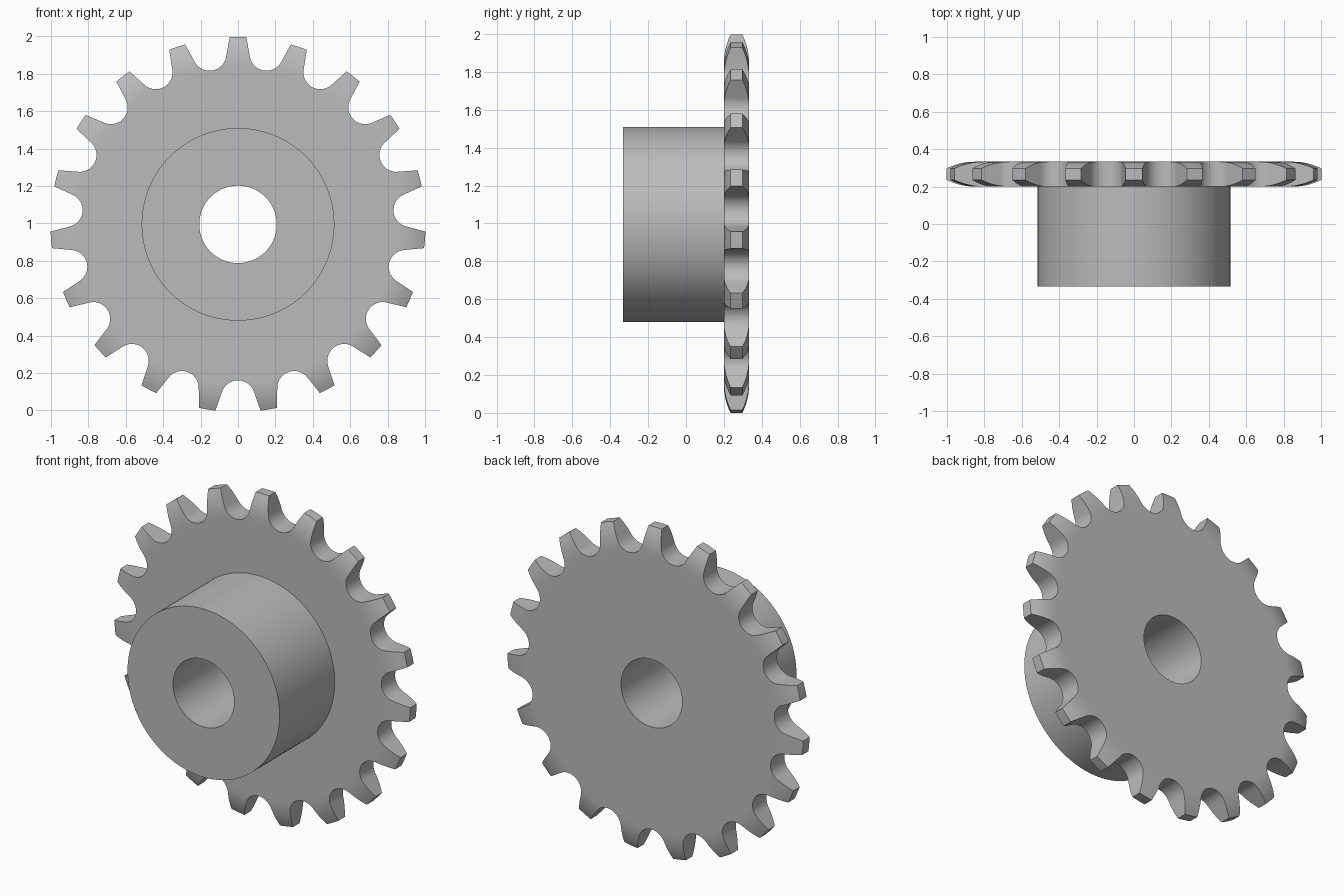
import bpy, bmesh
from math import pi, sin, cos, radians, sqrt
from mathutils import Vector, Matrix

TEETH = 19
SEGMENTS = TEETH * 8
CENTRE_Z = 0.995
BORE, HUB, ROOT, TIP = 0.207, 0.515, 0.834, 1.0
FRONT, PLATE_FRONT, BACK = -0.333, 0.2, 0.333

cube = bpy.data.objects.get("Cube")
if cube:
    bpy.data.objects.remove(cube)


def make_object(name, bm):
    bmesh.ops.recalc_face_normals(bm, faces=bm.faces)
    mesh = bpy.data.meshes.new(name)
    bm.to_mesh(mesh)
    bm.free()
    obj = bpy.data.objects.new(name, mesh)
    bpy.context.collection.objects.link(obj)
    obj.location.z = CENTRE_Z
    return obj


def lathe(name, profile):
    """Revolve a closed (radius, y) profile about the y axis."""
    bm = bmesh.new()
    rings = []
    for i in range(SEGMENTS):
        a = 2 * pi * i / SEGMENTS
        rings.append([bm.verts.new((r * sin(a), y, r * cos(a))) for r, y in profile])
    for i, ring in enumerate(rings):
        following = rings[(i + 1) % SEGMENTS]
        for j in range(len(profile)):
            k = (j + 1) % len(profile)
            bm.faces.new((ring[j], ring[k], following[k], following[j]))
    return make_object(name, bm)


# Rounded shoulder that thins the plate towards the tooth tips
SHOULDER, DEPTH, STEPS = 0.85, 0.036, 8
length = TIP + 0.003 - SHOULDER
arc_radius = (length ** 2 + DEPTH ** 2) / (2 * DEPTH)
shoulder = []
for i in range(STEPS + 1):
    d = length * i / STEPS
    shoulder.append((SHOULDER + d, arc_radius - sqrt(arc_radius ** 2 - d ** 2)))
shoulder.insert(0, (ROOT - 0.01, 0))

# Hub and toothed plate as one turned body
profile = [(BORE, FRONT), (HUB, FRONT), (HUB, PLATE_FRONT)]
profile += [(r, PLATE_FRONT + d) for r, d in shoulder]
profile += [(r, BACK - d) for r, d in reversed(shoulder)]
profile += [(BORE, BACK)]
sprocket = lathe("sprocket", profile)

# Gap outline: round seat at the root, straight flanks out past the tips
SEAT, SWEEP, ARC_STEPS = 0.09, 70, 20
outline = []
for i in range(ARC_STEPS + 1):
    a = radians(-SWEEP + 2 * SWEEP * i / ARC_STEPS)
    outline.append((SEAT * sin(a), ROOT + SEAT - SEAT * cos(a)))
half, reach = 0.156, 1.094
outline = [(-half, reach)] + outline + [(half, reach)]

# One cutter holding every tooth gap
bm = bmesh.new()
for n in range(TEETH):
    turn = Matrix.Rotation(2 * pi * (n + 0.5) / TEETH, 3, 'Y')
    ends = [[bm.verts.new(turn @ Vector((x, y, z))) for x, z in outline]
            for y in (PLATE_FRONT - 0.05, BACK + 0.05)]
    bm.faces.new(ends[0])
    bm.faces.new(ends[1][::-1])
    for j in range(len(outline)):
        k = (j + 1) % len(outline)
        bm.faces.new((ends[0][j], ends[1][j], ends[1][k], ends[0][k]))
cutter = make_object("tooth_gap_cutter", bm)
cutter.hide_render = True

# Cut the gaps and drop the cutter
cut = sprocket.modifiers.new("tooth_gaps", 'BOOLEAN')
cut.operation = 'DIFFERENCE'
cut.solver = 'EXACT'
cut.object = cutter
bpy.ops.object.select_all(action='DESELECT')
sprocket.select_set(True)
bpy.context.view_layer.objects.active = sprocket
bpy.ops.object.modifier_apply(modifier=cut.name)
bpy.data.objects.remove(cutter)

# Plain steel grey, smooth with crisp edges
steel = bpy.data.materials.new("steel_grey")
steel.use_nodes = True
colour = (0.5, 0.5, 0.5, 1)
steel.diffuse_color = colour
steel.node_tree.nodes["Principled BSDF"].inputs["Base Color"].default_value = colour
sprocket.data.materials.clear()
sprocket.data.materials.append(steel)
bpy.ops.object.shade_smooth_by_angle(angle=radians(30))
